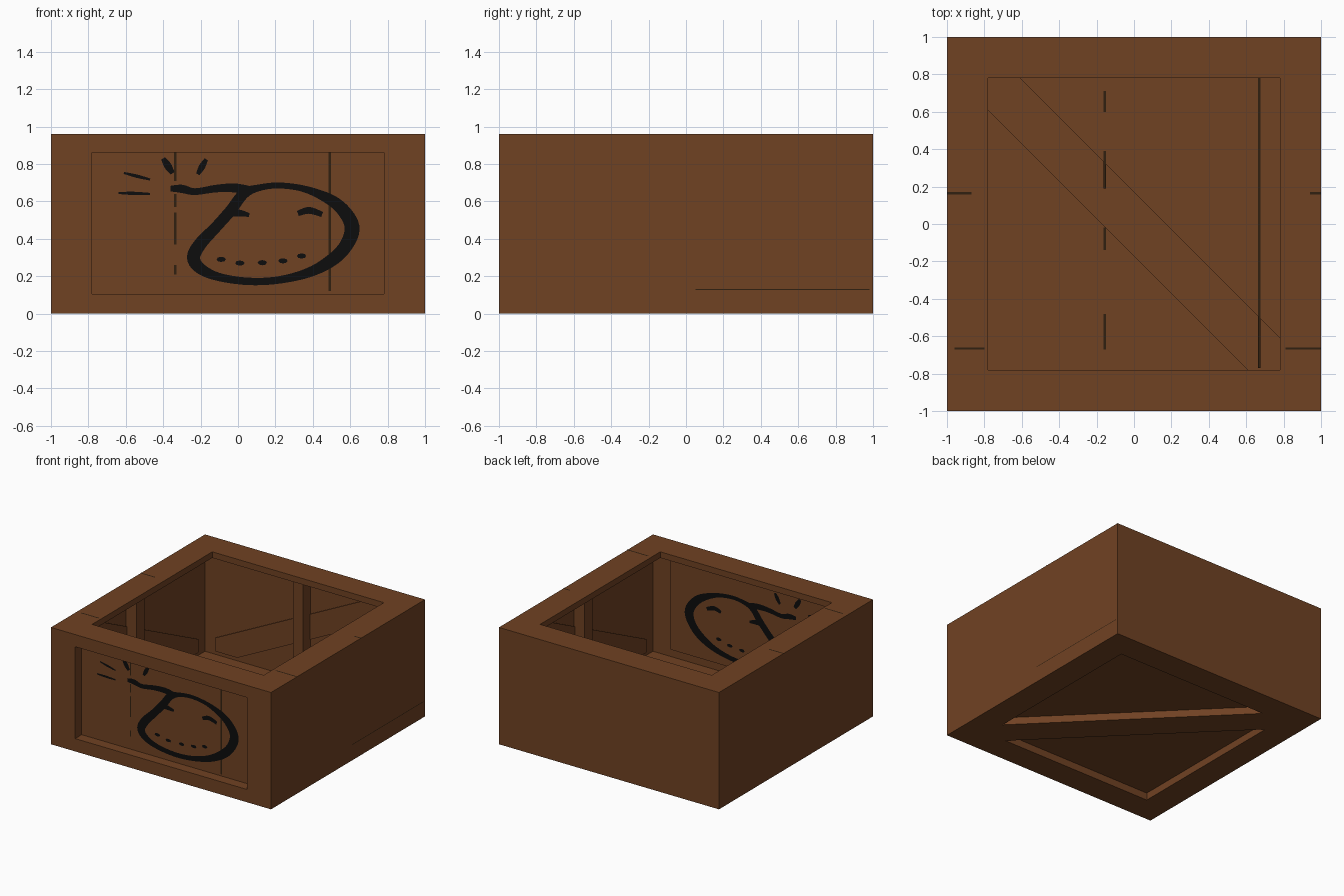
import bpy, bmesh, math
from mathutils import Vector

if "Cube" in bpy.data.objects:
    bpy.data.objects.remove(bpy.data.objects["Cube"])

H, IN, LIP = 0.96, 0.78, 0.05      # crate height, inner half size, lip depth
Z0, Z1 = 0.105, 0.86               # front panel bottom and top
PANEL_Y, FLOOR_Z = -0.915, 0.06


def material(name, rgb):
    m = bpy.data.materials.new(name)
    m.diffuse_color = (*rgb, 1)
    m.use_nodes = True
    m.node_tree.nodes["Principled BSDF"].inputs["Base Color"].default_value = m.diffuse_color
    return m


WOOD = material("brown wood", (0.163, 0.054, 0.0165))
GAP = material("dark plank gap", (0.03, 0.0145, 0.005))
INK = material("black paint", (0.004, 0.004, 0.004))


def make(name, faces, mat):
    """Object from a list of polygons given by their corner points."""
    bm = bmesh.new()
    for pts in faces:
        bm.faces.new([bm.verts.new(p) for p in pts])
    bmesh.ops.remove_doubles(bm, verts=bm.verts, dist=1e-5)
    bmesh.ops.recalc_face_normals(bm, faces=bm.faces)
    me = bpy.data.meshes.new(name)
    bm.to_mesh(me)
    bm.free()
    ob = bpy.data.objects.new(name, me)
    bpy.context.collection.objects.link(ob)
    me.materials.append(mat)
    return ob


def bridge(a, b):
    """Quads between two closed loops with equal point counts."""
    n = len(a)
    return [[a[i], a[(i + 1) % n], b[(i + 1) % n], b[i]] for i in range(n)]


def rect(hx, hy, z):
    return [(-hx, -hy, z), (hx, -hy, z), (hx, hy, z), (-hx, hy, z)]


def upright(x, z0, z1, y):
    return [(-x, y, z0), (x, y, z0), (x, y, z1), (-x, y, z1)]


def box(name, lo, hi):
    a = [(lo[0], lo[1]), (hi[0], lo[1]), (hi[0], hi[1]), (lo[0], hi[1])]
    lower, upper = ([(x, y, z) for x, y in a] for z in (lo[2], hi[2]))
    return make(name, bridge(lower, upper) + [lower, upper], WOOD)


# Flat side and back walls
b, t = rect(1, 1, 0), rect(1, 1, H)
make("side_and_back_walls", bridge(b, t)[1:], WOOD)

# Open top rim with its short inner lip
hole = rect(IN, IN, H)
make("top_rim", bridge(t, hole) + bridge(hole, rect(IN, IN, H - LIP)), WOOD)

# Front frame with sunken panel
edge, back = upright(IN, Z0, Z1, -1), upright(IN, Z0, Z1, PANEL_Y)
make("front_frame", bridge(upright(1, 0, H, -1), edge) + bridge(edge, back) + [back], WOOD)

# Bottom frame, diagonal brace and two sunken triangular panels
c = 0.17
bottom = bridge(b, rect(IN, IN, 0))
bottom.append([(-IN, IN, 0), (-IN, IN - c, 0), (IN - c, -IN, 0),
               (IN, -IN, 0), (IN, c - IN, 0), (c - IN, IN, 0)])
for s in (1, -1):
    tri = [(s * IN, s * IN), (s * (c - IN), s * IN), (s * IN, s * (c - IN))]
    low, high = ([(x, y, z) for x, y in tri] for z in (0, FLOOR_Z))
    bottom += bridge(low, high) + [high]
make("braced_bottom", bottom, WOOD)

# Inner posts and thin diagonal braces on the three flat walls
box("back_post", (-0.13, 0.9, 0), (-0.04, 0.998, H - 0.002))
for s, name in ((-1, "left"), (1, "right")):
    y0, y1 = sorted((s * 0.03, -s * 0.07))
    x0, x1 = sorted((s * 0.9, s * 0.998))
    box(name + "_post", (x0, y0, 0), (x1, y1, H - 0.002))
line = [(-0.9, 0.03), (-0.7, 0.03), (0.9, 0.82), (0.9, 0.93), (0.7, 0.93), (-0.9, 0.14)]
for name, place in (("back", lambda u, v, d: (u, d, v)),
                    ("left", lambda u, v, d: (-d, -u, v)),
                    ("right", lambda u, v, d: (d, u, v))):
    outer = [place(u, v, 0.998) for u, v in line]
    inner = [place(u, v, 0.99) for u, v in line]
    make(name + "_brace", bridge(outer, inner) + [inner], WOOD)


# Painted strokes, visible on both sides of the front panel
def smooth(pts, closed, steps=5):
    """Catmull-Rom curve through (x, z, half width) points."""
    p = [Vector(q) for q in pts]
    n = len(p)
    pick = (lambda i: p[i % n]) if closed else (lambda i: p[max(0, min(n - 1, i))])
    out = []
    for i in range(n if closed else n - 1):
        a, b_, c_, d = (pick(i + k) for k in (-1, 0, 1, 2))
        for k in range(steps):
            u = k / steps
            out.append(0.5 * (2 * b_ + (c_ - a) * u + (2 * a - 5 * b_ + 4 * c_ - d) * u * u
                              + (3 * b_ - a - 3 * c_ + d) * u ** 3))
    return out if closed else out + [p[-1]]


def stroke(name, pts, closed=False):
    path = smooth(pts, closed)
    n = len(path)
    faces = []
    for y in (PANEL_Y - 0.004, PANEL_Y + 0.004):
        sides = []
        for i, p in enumerate(path):
            a = path[(i - 1) % n] if closed else path[max(i - 1, 0)]
            d = path[(i + 1) % n] if closed else path[min(i + 1, n - 1)]
            nrm = Vector((a.y - d.y, d.x - a.x)).normalized() * p.z
            sides.append(((p.x + nrm.x, y, p.y + nrm.y), (p.x - nrm.x, y, p.y - nrm.y)))
        for i in range(n if closed else n - 1):
            (a, b_), (c_, d) = sides[i], sides[(i + 1) % n]
            faces.append([a, b_, d, c_])
    make(name, faces, INK)


stroke("painted_head_outline", [
    (0.03, 0.64, 0.028), (0.11, 0.672, 0.018), (0.22, 0.685, 0.016), (0.36, 0.665, 0.018),
    (0.50, 0.605, 0.03), (0.58, 0.53, 0.036), (0.61, 0.45, 0.04), (0.575, 0.36, 0.036),
    (0.50, 0.285, 0.034), (0.38, 0.22, 0.026), (0.22, 0.18, 0.02), (0.06, 0.172, 0.02),
    (-0.10, 0.195, 0.022), (-0.20, 0.24, 0.03), (-0.238, 0.30, 0.035),
    (-0.20, 0.375, 0.034), (-0.12, 0.46, 0.03), (-0.04, 0.55, 0.03)], True)
stroke("painted_fuse", [(-0.36, 0.668, 0.015), (-0.30, 0.667, 0.022), (-0.23, 0.652, 0.018),
                        (-0.12, 0.668, 0.02), (-0.02, 0.672, 0.024), (0.07, 0.655, 0.025)])
stroke("painted_left_eye", [(-0.05, 0.54, 0.02), (0.01, 0.537, 0.018), (0.06, 0.527, 0.01)])
stroke("painted_right_eye", [(0.32, 0.535, 0.014), (0.38, 0.552, 0.018), (0.45, 0.53, 0.014)])
for i, (x0, z0, x1, z1, w) in enumerate([
        (-0.64, 0.645, -0.47, 0.64, 0.009), (-0.61, 0.752, -0.47, 0.717, 0.009),
        (-0.40, 0.83, -0.35, 0.75, 0.02), (-0.17, 0.825, -0.215, 0.745, 0.017)]):
    stroke(f"painted_spark_{i}", [(x0, z0, w * 0.6), ((x0 + x1) / 2, (z0 + z1) / 2, w),
                                  (x1, z1, w * 0.6)])
for i, (x, z) in enumerate([(-0.09, 0.29), (0.01, 0.27), (0.13, 0.272), (0.24, 0.282), (0.34, 0.308)]):
    make(f"painted_mouth_dot_{i}",
         [[(x + 0.025 * math.cos(k * math.pi / 4), PANEL_Y + y,
            z + 0.014 * math.sin(k * math.pi / 4)) for k in range(8)] for y in (-0.004, 0.004)], INK)

# Dark gaps between planks, as thin flat strips
g = 0.006
make("front_plank_gaps", [
    [(x - g, PANEL_Y - 0.002, a), (x + g, PANEL_Y - 0.002, a),
     (x + g, PANEL_Y - 0.002, d), (x - g, PANEL_Y - 0.002, d)]
    for x, a, d in [(0.49, 0.12, 0.86), (-0.335, 0.71, 0.86), (-0.335, 0.57, 0.64),
                    (-0.335, 0.37, 0.54), (-0.335, 0.21, 0.26)]], GAP)


def flat(x0, x1, y0, y1, z):
    return [(x0, y0, z), (x1, y0, z), (x1, y1, z), (x0, y1, z)]


make("floor_plank_gaps", [
    flat(x - g, x + g, a, d, FLOOR_Z + 0.003)
    for x, a, d in [(0.67, -0.5, IN), (-0.157, 0.6, 0.71), (-0.157, 0.19, 0.39)]], GAP)
make("floor_plank_gaps_near", [
    flat(x - g, x + g, a, d, FLOOR_Z + 0.003)
    for x, a, d in [(0.67, -0.77, -0.5), (-0.157, -0.14, -0.02), (-0.157, -0.67, -0.48)]], GAP)
make("rim_plank_gaps", [
    flat(a, d, y - g, y + g, H + 0.002)
    for y, a, d in [(0.165, -1, -0.87), (0.165, 0.94, 1), (-0.665, -0.96, -0.8),
                    (-0.665, 0.81, 1)]], GAP)
# Thin gap line low on the right wall
make("right_wall_gap", [[(1.001, 0.05, 0.127), (1.001, 0.98, 0.127),
                         (1.001, 0.98, 0.132), (1.001, 0.05, 0.132)]], GAP)
